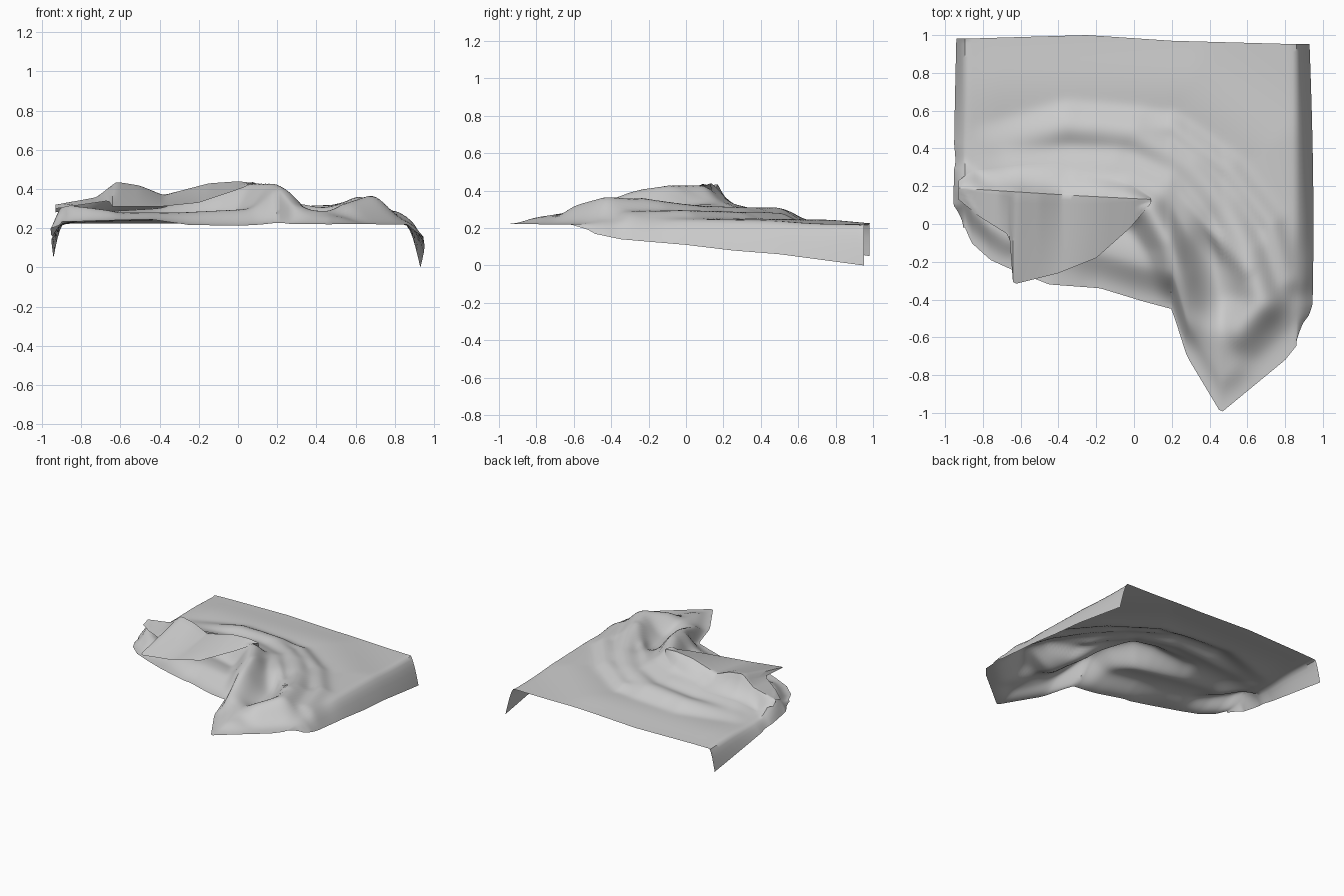
import bpy, bmesh, math
from mathutils import Vector

cube = bpy.data.objects.get("Cube")
if cube:
    bpy.data.objects.remove(cube)

cloth = bpy.data.materials.new("grey cloth")
cloth.use_nodes = True
GREY = (0.6, 0.6, 0.6, 1)
cloth.diffuse_color = GREY
cloth.node_tree.nodes["Principled BSDF"].inputs["Base Color"].default_value = GREY

BASE = 0.22


def lerp_profile(points, t):
    """Piecewise linear value along (position, value) pairs."""
    if t <= points[0][0]:
        return points[0][1]
    for (a, va), (b, vb) in zip(points, points[1:]):
        if t <= b:
            return va + (vb - va) * (t - a) / (b - a)
    return points[-1][1]


def smooth(t):
    t = max(0, min(1, t))
    return t * t * (3 - 2 * t)


def ridge(path, width, x, y):
    """Height above the base of a rounded fold whose crest follows path."""
    best = 0
    p = Vector((x, y))
    for a, b in zip(path, path[1:]):
        start, end = Vector(a[:2]), Vector(b[:2])
        d = end - start
        t = max(0, min(1, (p - start).dot(d) / d.length_squared))
        gap = (p - start - d * t).length / width
        crest = a[2] + (b[2] - a[2]) * t - BASE
        best = max(best, crest * math.exp(-gap * gap))
    return best


# Crest lines of the folds: x, y, z
FOLDS = [
    # main hump running down to the front
    ([(-.3, .2, .32), (-.05, .14, .40), (.08, .08, .43), (.18, -.1, .43),
      (.23, -.28, .40), (.29, -.5, .31)], .12),
    # wide shoulder behind the hump
    ([(-.6, .25, .29), (-.1, .27, .32), (.15, .17, .34), (.28, .05, .32)], .19),
    # sweeping outer arc
    ([(-.7, .42, .25), (-.35, .51, .30), (0, .47, .31), (.3, .29, .31),
      (.48, .08, .32), (.6, -.15, .35), (.68, -.42, .37), (.56, -.56, .33)], .12),
    # thin wrinkles beside the arc
    ([(-.2, .54, .27), (.2, .5, .28), (.5, .28, .29), (.72, 0, .3), (.8, -.3, .29)], .08),
    ([(.27, .13, .30), (.47, -.1, .31), (.6, -.25, .34)], .05),
    ([(.3, -.5, .29), (.42, -.58, .29), (.5, -.78, .26)], .12),
    # faint swell of the flat back part
    ([(-.7, .72, .24), (.3, .72, .245), (.7, .4, .25), (.78, 0, .25)], .22),
    # low rise under the folded corner
    ([(-.6, -.02, .28), (-.3, -.08, .28), (.1, -.2, .30)], .2),
    # rolled side edge
    ([(-.9, .17, .32), (-.8, .02, .31), (-.68, -.1, .3)], .1),
]
FRONT = [(-.95, .15), (-.92, .04), (-.86, -.1), (-.76, -.19), (-.65, -.24), (-.45, -.32),
         (-.18, -.34), (.05, -.41), (.2, -.45), (.28, -.7), (.46, -1), (.8, -.72), (.88, -.62)]
BACK = [(-.93, .98), (-.25, 1), (.2, .97), (.93, .95)]
FRONT_HEM = [(-.9, .23), (-.45, .245), (-.25, .215), (0, .21), (.2, .22)]


def sheet_height(x, y):
    total = sum(ridge(path, w, x, y) ** 4 for path, w in FOLDS) ** .25
    edge = smooth((y - lerp_profile(FRONT, x)) / .2)
    hem = lerp_profile(FRONT_HEM, x)
    return hem + (BASE - hem) * edge + total * (.1 + .9 * edge)


def build(name, columns, relax):
    """Skin a list of equally long point columns and relax the inside."""
    bm = bmesh.new()
    grid = [[bm.verts.new(p) for p in col] for col in columns]
    for c, d in zip(grid, grid[1:]):
        for i in range(len(c) - 1):
            bm.faces.new((c[i], d[i], d[i + 1], c[i + 1]))
    inside = [v for v in bm.verts if not v.is_boundary]
    for _ in range(relax):
        bmesh.ops.smooth_vert(bm, verts=inside, factor=.5, use_axis_z=True)
    mesh = bpy.data.meshes.new(name)
    bm.to_mesh(mesh)
    bm.free()
    mesh.materials.append(cloth)
    obj = bpy.data.objects.new(name, mesh)
    bpy.context.collection.objects.link(obj)
    bpy.ops.object.select_all(action='DESELECT')
    obj.select_set(True)
    bpy.context.view_layer.objects.active = obj
    bpy.ops.object.shade_smooth_by_angle(angle=math.radians(40))


def main_column(x, rows=80):
    front, back = lerp_profile(FRONT, x), lerp_profile(BACK, x)
    ys = [front + (back - front) * i / rows for i in range(rows + 1)]
    return [(x, y, sheet_height(x, y)) for y in ys]


# Hem height of the hanging sides along y
RIGHT_HEM = [(.0, .22), (.2, .18), (.5, .13), (.98, .05)]
LEFT_HEM = [(-.62, .22), (-.52, .19), (-.49, .17), (-.35, .14), (0, .11),
            (.25, .08), (.5, .06), (.95, 0)]


def hang(column, hem, side, amount, reach):
    """Drop a border column towards its hem."""
    out = []
    for x, y, z in column:
        bottom = lerp_profile(hem, y)
        push = reach * min(1, (z - bottom) / .08) * (.7 + .3 * math.cos(y * 1.4))
        out.append((x + side * push * amount ** .7, y, z + (bottom - z) * amount))
    return out


# Spread sheet with its two hanging sides
N = 90
columns = [main_column(-.895 + 1.755 * i / N) for i in range(N + 1)]
right = [hang(columns[0], RIGHT_HEM, -1, a, .06) for a in (1, .7, .4, .15)]
left = [hang(columns[-1], LEFT_HEM, 1, a, .09) for a in (.1, .3, .5, .75, 1)]
build("draped_sheet", right + columns + left, 3)

# Corner of the cloth folded back over the top: edges, crest and their heights
FLAP_FRONT = [(-.93, .13), (-.82, .04), (-.66, -.06), (-.64, -.32), (-.4, -.26),
              (-.2, -.18), (-.02, -.02), (.09, .11)]
FLAP_FRONT_Z = [(-.93, .3), (-.66, .34), (-.64, .31), (-.4, .31), (-.2, .33),
                (-.02, .39), (.09, .43)]
FLAP_CREST = [(-.93, .19), (-.62, .17), (-.3, .15), (.09, .13)]
FLAP_CREST_Z = [(-.93, .32), (-.72, .36), (-.62, .44), (-.5, .42), (-.38, .37),
                (-.15, .43), (.0, .44), (.09, .43)]
FLAP_BACK = [(-.93, .23), (-.86, .28), (-.6, .31), (-.4, .32), (-.15, .25), (0, .2), (.09, .14)]


def flap_column(x, rows=16):
    front, crest, back = (lerp_profile(p, x) for p in (FLAP_FRONT, FLAP_CREST, FLAP_BACK))
    low, high = lerp_profile(FLAP_FRONT_Z, x), lerp_profile(FLAP_CREST_Z, x)
    out = []
    # open front slope
    for i in range(rows):
        t = i / rows
        y = front + (crest - front) * t
        out.append((x, y, max(low + (high - low) * t, sheet_height(x, y) + .006)))
    # steep drop behind the crest, flattening out onto the sheet
    for i in range(rows + 1):
        t = i / rows
        y = crest + (back - crest) * t
        z = sheet_height(x, y) + .004
        out.append((x, y, z + max(0, high - z) * (1 - t) ** 2))
    return out


build("folded_corner", [flap_column(-.93 + 1.02 * i / 60) for i in range(61)], 1)
